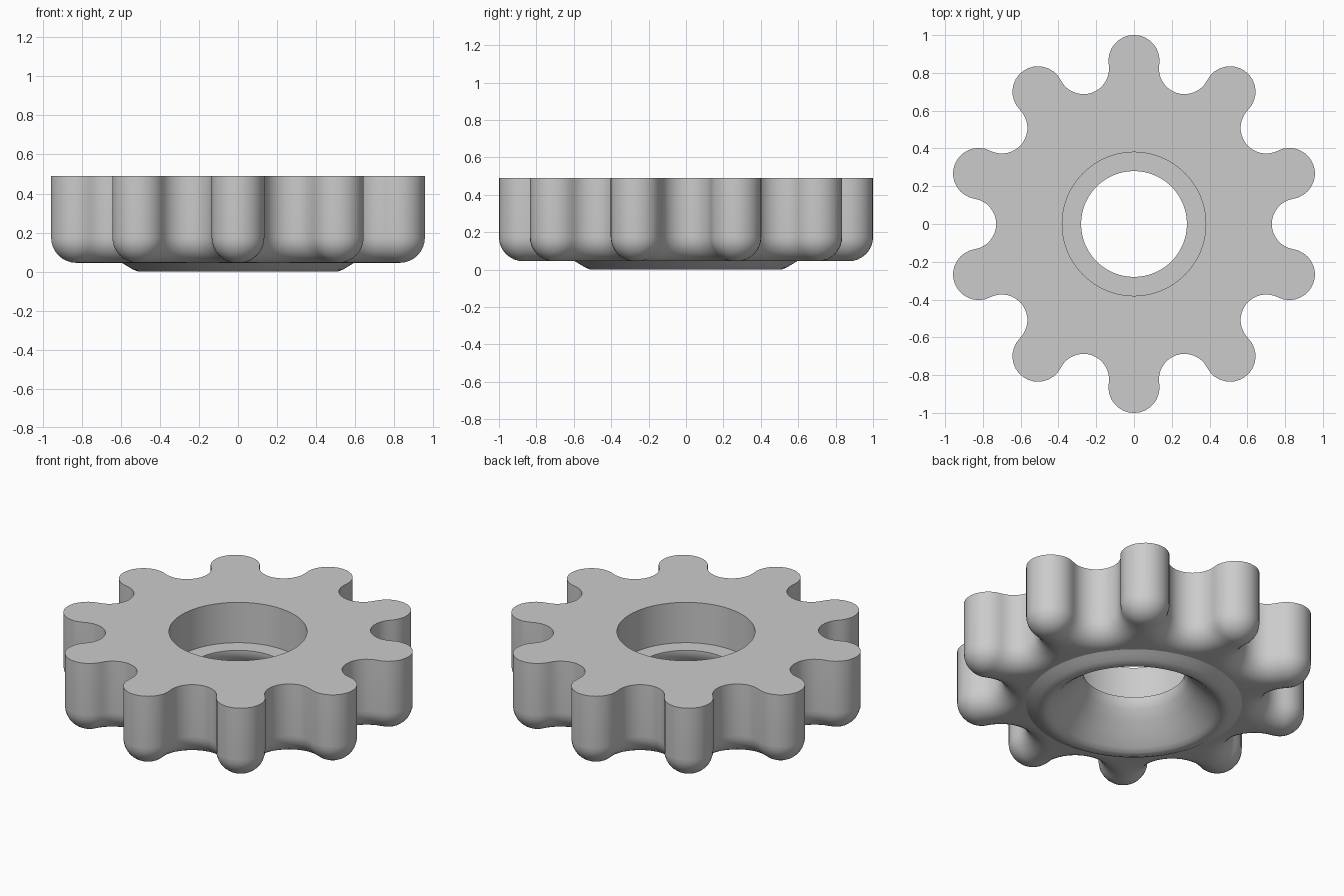
import bpy, bmesh
from math import sin, cos, pi, atan2

cube = bpy.data.objects.get("Cube")
if cube:
    bpy.data.objects.remove(cube, do_unlink=True)

LOBES = 10
PITCH = 0.865          # circle on which lobe and valley centres sit
ARC = PITCH * sin(pi / (2 * LOBES))   # lobe and valley radius, tangent to each other
TOP, BASE = 0.49, 0.045
FILLET = 0.13
STEPS = 16


def outline(inset, z):
    """Lobed outline moved inwards by inset: alternating tangent arcs."""
    points = []
    half = pi / (2 * LOBES)
    for i in range(2 * LOBES):
        mid = pi / 2 + i * 2 * half
        if i % 2 == 0:
            radius, start, sweep = ARC - inset, mid - pi / 2 - half, pi + 2 * half
        else:
            radius, start, sweep = ARC + inset, mid - pi / 2 + half + pi + pi, -(pi - 2 * half)
            start = mid + pi + (pi / 2 - half)
        for s in range(STEPS):
            a = start + sweep * s / STEPS
            points.append((PITCH * cos(mid) + radius * cos(a),
                           PITCH * sin(mid) + radius * sin(a), z))
    return points


angles = [atan2(y, x) for x, y, z in outline(FILLET, 0)]


def circle(radius, z):
    return [(radius * cos(a), radius * sin(a), z) for a in angles]


# Lobed outer wall with a rounded lower edge
rings = [outline(0, TOP)]
for k in range(9):
    t = k / 8 * pi / 2
    rings.append(outline(FILLET * (1 - cos(t)), BASE + FILLET * (1 - sin(t))))

# Raised lower rim, flared recess, through hole, ledge and upper bore
profile = [(0.595, 0.045), (0.57, 0.03), (0.54, 0.012), (0.515, 0.002), (0.495, 0),
           (0.475, 0.005), (0.45, 0.022), (0.40, 0.07), (0.34, 0.13), (0.30, 0.18),
           (0.28, 0.22), (0.28, 0.245), (0.38, 0.245), (0.38, TOP)]
rings += [circle(r, z) for r, z in profile]

# Join the rings into one closed body
bm = bmesh.new()
loops = [[bm.verts.new(p) for p in ring] for ring in rings]
count = len(angles)
for a, b in zip(loops, loops[1:] + loops[:1]):
    for i in range(count):
        j = (i + 1) % count
        bm.faces.new((a[i], b[i], b[j], a[j]))
bmesh.ops.recalc_face_normals(bm, faces=bm.faces)
mesh = bpy.data.meshes.new("lobed_knob")
bm.to_mesh(mesh)
bm.free()

knob = bpy.data.objects.new("lobed_knob", mesh)
bpy.context.collection.objects.link(knob)

# Plain grey material
grey = bpy.data.materials.new("light_grey")
grey.use_nodes = True
colour = (0.6, 0.6, 0.6, 1)
grey.diffuse_color = colour
grey.node_tree.nodes["Principled BSDF"].inputs["Base Color"].default_value = colour
mesh.materials.append(grey)

bpy.ops.object.select_all(action='DESELECT')
knob.select_set(True)
bpy.context.view_layer.objects.active = knob
bpy.ops.object.shade_smooth_by_angle(angle=pi / 6)
